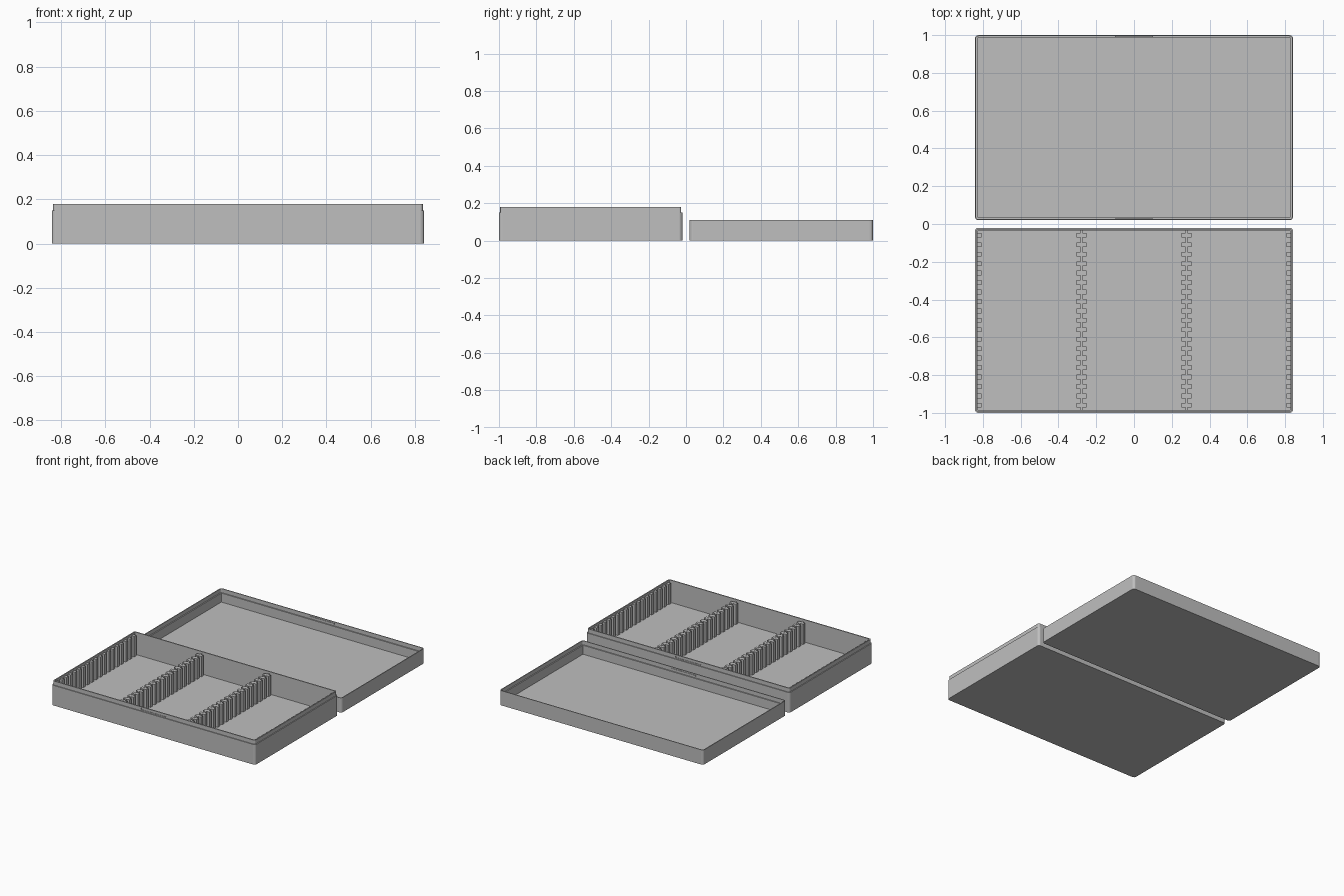
import bpy, bmesh
from math import cos, sin, pi
from mathutils import Matrix

cube = bpy.data.objects.get("Cube")
if cube:
    bpy.data.objects.remove(cube, do_unlink=True)

HALF_X, HALF_Y, MID_Y = 0.842, 0.49, 0.51
LIP, WALL, FLOOR = 0.006, 0.014, 0.013

grey = bpy.data.materials.new("plain grey")
grey.use_nodes = True
colour = (0.52, 0.52, 0.52, 1)
grey.diffuse_color = colour
grey.node_tree.nodes["Principled BSDF"].inputs["Base Color"].default_value = colour


def finish(bm, name):
    bmesh.ops.recalc_face_normals(bm, faces=bm.faces)
    mesh = bpy.data.meshes.new(name)
    bm.to_mesh(mesh)
    bm.free()
    obj = bpy.data.objects.new(name, mesh)
    bpy.context.collection.objects.link(obj)
    mesh.materials.append(grey)
    return obj


def add_box(bm, x0, x1, y0, y1, z0, z1):
    centre = Matrix.Translation(((x0 + x1) / 2, (y0 + y1) / 2, (z0 + z1) / 2))
    size = Matrix.Diagonal((x1 - x0, y1 - y0, z1 - z0, 1))
    bmesh.ops.create_cube(bm, size=1, matrix=centre @ size)


def rounded_loop(bm, inset, z, mid_y, steps=4):
    # Rectangle with rounded corners, shrunk by inset
    radius = max(0.018 - inset, 0.003)
    hx, hy = HALF_X - inset - radius, HALF_Y - inset - radius
    verts = []
    for i, (sx, sy) in enumerate([(1, 1), (-1, 1), (-1, -1), (1, -1)]):
        for k in range(steps + 1):
            a = (i + k / steps) * pi / 2
            verts.append(bm.verts.new((sx * hx + radius * cos(a),
                                       mid_y + sy * hy + radius * sin(a), z)))
    return verts


def tray(name, mid_y, profile):
    # Skin a wall profile of (inset, height) from the underside to the floor
    bm = bmesh.new()
    loops = [rounded_loop(bm, inset, z, mid_y) for inset, z in profile]
    n = len(loops[0])
    for a, b in zip(loops, loops[1:]):
        for i in range(n):
            j = (i + 1) % n
            bm.faces.new((a[i], a[j], b[j], b[i]))
    bm.faces.new(loops[0])
    bm.faces.new(loops[-1])
    return finish(bm, name)


# Base with a raised lip, and lid with a matching recess
base = tray("base_tray", -MID_Y, [(0, 0), (0, 0.15), (LIP, 0.15), (LIP, 0.18),
                                  (WALL, 0.18), (WALL, FLOOR)])
tray("lid_tray", MID_Y, [(0, 0), (0, 0.11), (LIP, 0.11), (LIP, 0.08),
                         (WALL, 0.08), (WALL, FLOOR)])

# Snap grooves on the front and back of the base lip
bm = bmesh.new()
for side in (-1, 1):
    y = -MID_Y + side * (HALF_Y - LIP)
    add_box(bm, -0.105, 0.105, y - 0.003, y + 0.003, 0.159, 0.17)
cutter = finish(bm, "snap_groove_cutter")
cutter.hide_render = True
cutter.hide_viewport = True
cut = base.modifiers.new("snap_grooves", 'BOOLEAN')
cut.operation = 'DIFFERENCE'
cut.solver = 'EXACT'
cut.object = cutter

# Snap ridges inside the lid recess
for label, side in (("front", -1), ("back", 1)):
    bm = bmesh.new()
    y = MID_Y + side * (HALF_Y - LIP)
    add_box(bm, -0.1, 0.1, y - 0.003, y + 0.003, 0.091, 0.1)
    finish(bm, f"lid_snap_ridge_{label}")

# Slotted dividers and side racks
RACK_TOP, RIB_DEPTH, PITCH, RIBS = 0.165, 0.021, 0.05, 19
INNER_Y = HALF_Y - WALL


def rack(name, x, half, sides):
    bm = bmesh.new()
    if half:
        add_box(bm, x - half, x + half, -MID_Y - INNER_Y - 0.002,
                -MID_Y + INNER_Y + 0.002, FLOOR - 0.002, RACK_TOP)
    for side in sides:
        ends = sorted((x + side * (half - 0.001), x + side * (half + RIB_DEPTH)))
        for i in range(RIBS):
            y = -MID_Y + (i - (RIBS - 1) / 2) * PITCH
            add_box(bm, *ends, y - PITCH / 4, y + PITCH / 4, FLOOR - 0.002, RACK_TOP)
    finish(bm, name)


rack("left_rack", HALF_X - WALL, 0, (-1,))
rack("right_rack", WALL - HALF_X, 0, (1,))
rack("left_divider", 0.278, 0.005, (-1, 1))
rack("right_divider", -0.278, 0.005, (-1, 1))
